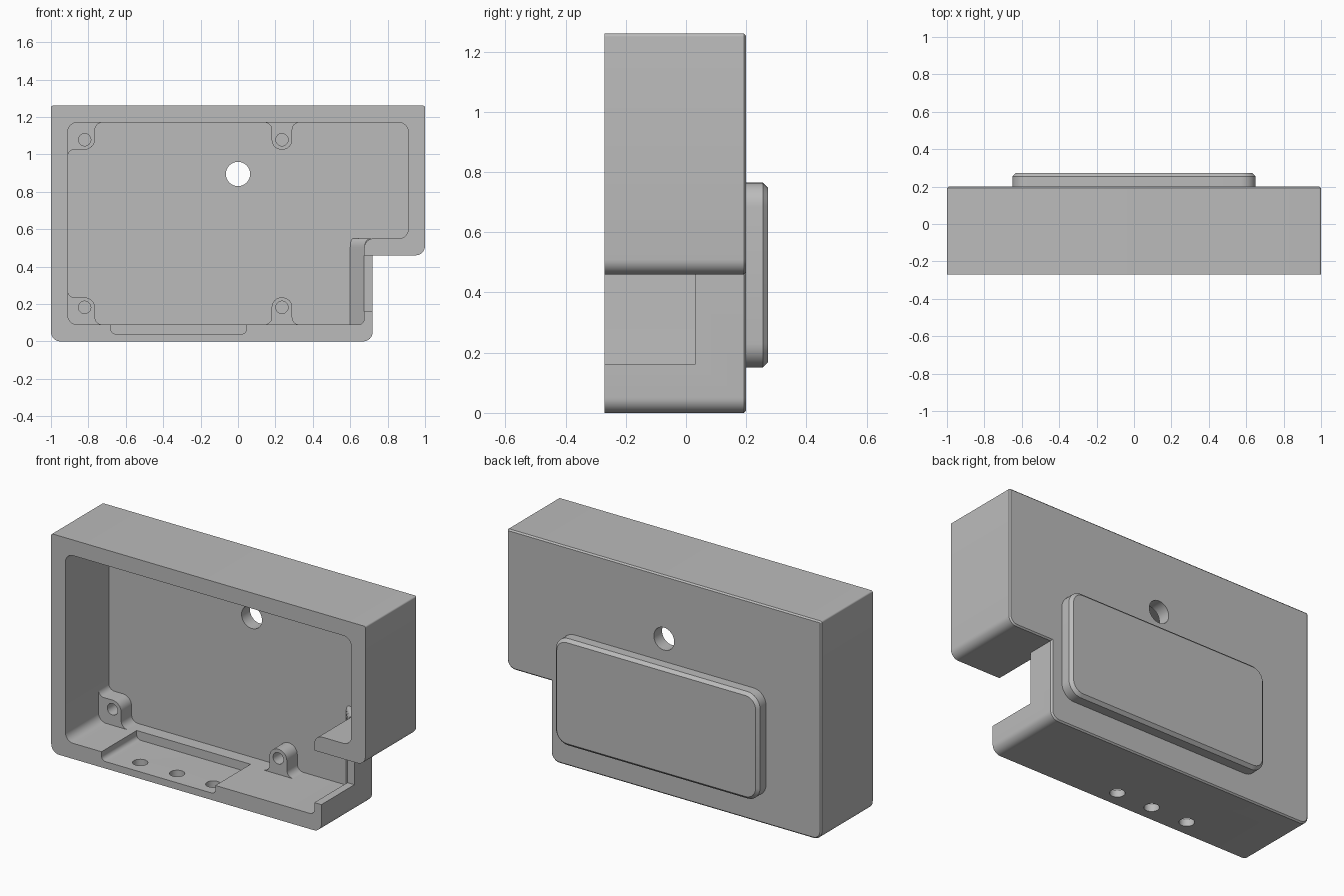
import bpy, bmesh, math
from mathutils import Vector

default_cube = bpy.data.objects.get("Cube")
if default_cube:
    bpy.data.objects.remove(default_cube, do_unlink=True)

grey = bpy.data.materials.new("mid grey")
grey.use_nodes = True
grey.diffuse_color = (0.5, 0.5, 0.5, 1)
grey.node_tree.nodes["Principled BSDF"].inputs["Base Color"].default_value = (0.5, 0.5, 0.5, 1)

FRONT, BACK, FLOOR, SHELF = -0.27, 0.2, 0.125, 0.03


def rounded(points, steps=8):
    """Right-angled outline; a third value on a point is its corner radius."""
    out = []
    for i, point in enumerate(points):
        p = Vector(point[:2])
        r = point[2] if len(point) > 2 else 0
        if not r:
            out.append(p)
            continue
        d1 = (Vector(points[i - 1][:2]) - p).normalized()
        d2 = (Vector(points[(i + 1) % len(points)][:2]) - p).normalized()
        centre = p + r * (d1 + d2)
        for k in range(steps + 1):
            a = math.pi / 2 * k / steps
            out.append(centre - r * (d2 * math.cos(a) + d1 * math.sin(a)))
    return out


def prism(name, outline, lo, hi, axis="y", chamfer=0, bevel_rule=None, segments=1):
    """Extrude an outline along y (outline in x, z) or along z (outline in x, y)."""
    def place(p, h):
        return (p.x, h, p.y) if axis == "y" else (p.x, p.y, h)
    bm = bmesh.new()
    ends = [[bm.verts.new(place(p, h)) for p in outline] for h in (lo, hi)]
    bm.faces.new(ends[0])
    bm.faces.new(ends[1])
    n = len(outline)
    for i in range(n):
        j = (i + 1) % n
        bm.faces.new((ends[0][i], ends[0][j], ends[1][j], ends[1][i]))
    bmesh.ops.recalc_face_normals(bm, faces=bm.faces)
    if chamfer:
        top = set(ends[1])
        edges = [e for e in bm.edges if set(e.verts) <= top
                 and (bevel_rule is None or bevel_rule(e))]
        bmesh.ops.bevel(bm, geom=edges, offset=chamfer, segments=segments,
                        profile=0.5, affect="EDGES")
    mesh = bpy.data.meshes.new(name)
    bm.to_mesh(mesh)
    bm.free()
    mesh.materials.append(grey)
    obj = bpy.data.objects.new(name, mesh)
    bpy.context.collection.objects.link(obj)
    return obj


def rod(x, z, radius, lo, hi, axis="y"):
    """Round cutter; for axis z the second value is y."""
    circle = [Vector((x + radius * math.cos(math.tau * k / 32),
                      z + radius * math.sin(math.tau * k / 32))) for k in range(32)]
    return prism("hole_cutter", circle, lo, hi, axis)


def select(obj):
    bpy.ops.object.select_all(action="DESELECT")
    obj.select_set(True)
    bpy.context.view_layer.objects.active = obj


def cut(obj, cutter):
    cutter.hide_render = True
    mod = obj.modifiers.new("cut", "BOOLEAN")
    mod.operation, mod.solver, mod.object = "DIFFERENCE", "EXACT", cutter
    select(obj)
    bpy.ops.object.modifier_apply(modifier=mod.name)
    bpy.data.objects.remove(cutter, do_unlink=True)


def rect(x0, x1, z0, z1, r=0):
    return rounded([(x0, z0, r), (x1, z0, r), (x1, z1, r), (x0, z1, r)])


parts = []

# Outer shell with the stepped corner and a thin chamfer round the back
body = prism("case_body", rounded([
    (-1, 0, 0.05), (0.72, 0, 0.05), (0.72, 0.46), (1, 0.46, 0.05),
    (1, 1.26, 0.01), (-1, 1.26, 0.01)]), FRONT, BACK, chamfer=0.008)
parts.append(body)

# Main cavity, open at the front
cut(body, prism("cavity_cutter", rounded([
    (-0.91, 0.09, 0.05), (0.675, 0.09, 0.03), (0.675, 0.55, 0.05),
    (0.91, 0.55, 0.05), (0.91, 1.17, 0.05), (-0.91, 1.17, 0.05)]), FRONT - 0.1, FLOOR))

# Shallow recess in the lower wall
cut(body, prism("recess_cutter", rounded([
    (-0.68, 0.04, 0.025), (0.045, 0.04, 0.025), (0.045, 0.09, 0.0),
    (0.045, 0.13), (-0.68, 0.13)]), FRONT - 0.1, 0.05))

# Side opening below the step
cut(body, prism("opening_cutter", rect(0.62, 0.8, 0.16, 0.46), FRONT - 0.1, SHELF))

# Round hole through the back and three through the lower wall
cut(body, rod(0, 0.895, 0.065, 0, 0.4))
for x in (-0.5, -0.265, -0.035):
    cut(body, rod(x, -0.175, 0.04, -0.1, 0.08, "z"))

# Sloped inner cheek behind the side opening, rounded on top
cheek = [Vector(p) for p in ((0.675, SHELF), (0.6, FLOOR), (0.6, 0.14),
                             (0.71, 0.14), (0.71, 0.04))]
parts.append(prism("inner_cheek", cheek, 0.08, 0.55, "z", chamfer=0.05, segments=6,
                   bevel_rule=lambda e: max(v.co.x for v in e.verts) < 0.68
                   and min(v.co.y for v in e.verts) < FLOOR - 0.01))

# Screw bosses flaring out of the upper and lower walls
corner = [(-0.94, -0.03), (-0.72, -0.03), (-0.72, 0), (-0.765, 0, 0.04),
          (-0.765, 0.145, 0.055), (-0.91, 0.145, 0.035), (-0.91, 0.18), (-0.94, 0.18)]
middle = [(0.14, -0.03), (0.33, -0.03), (0.33, 0), (0.29, 0, 0.038),
          (0.29, 0.145, 0.053), (0.18, 0.145, 0.053), (0.18, 0, 0.038), (0.14, 0)]
for level, wall, sign in (("lower", 0.09, 1), ("upper", 1.17, -1)):
    for side, shape, x in (("right", corner, -0.82), ("middle", middle, 0.235)):
        outline = [Vector((p.x, wall + sign * p.y)) for p in rounded(shape)]
        boss = prism(f"{level}_{side}_boss", outline, SHELF, FLOOR + 0.02)
        cut(boss, rod(x, wall + sign * 0.092, 0.033, -0.1, 0.11))
        parts.append(boss)

# Raised pad on the back
parts.append(prism("back_pad", rect(-0.65, 0.65, 0.15, 0.765, 0.08),
                   BACK - 0.02, 0.272, chamfer=0.017))

for part in parts:
    select(part)
    bpy.ops.object.shade_smooth_by_angle(angle=math.radians(30))
